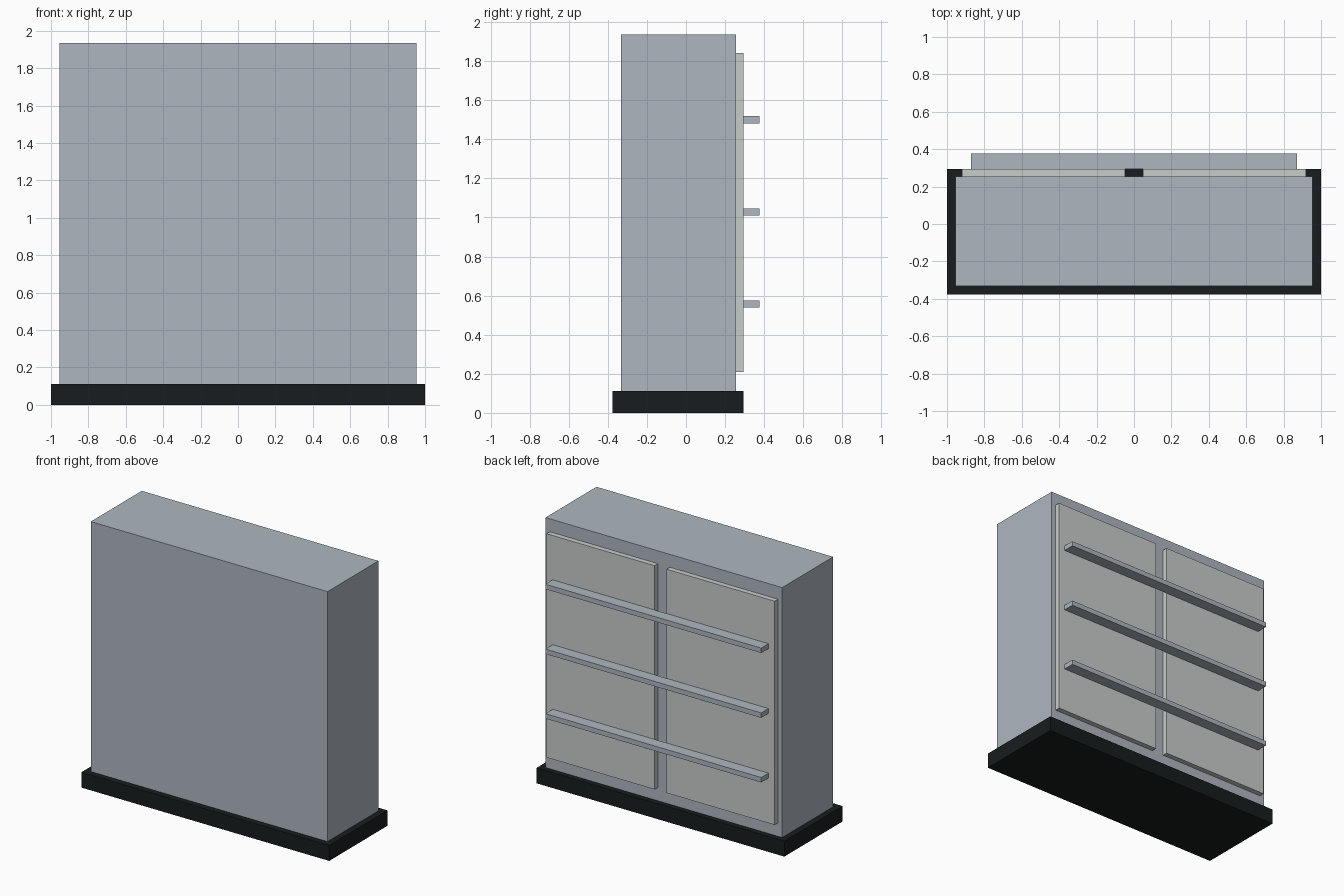
import bpy

if "Cube" in bpy.data.objects:
    bpy.data.objects.remove(bpy.data.objects["Cube"])


def material(name, rgb):
    m = bpy.data.materials.new(name)
    m.diffuse_color = (*rgb, 1)
    m.use_nodes = True
    m.node_tree.nodes["Principled BSDF"].inputs["Base Color"].default_value = m.diffuse_color
    return m


STEEL = material("steel_grey", (0.42, 0.47, 0.52))
PANEL = material("pale_panel", (0.58, 0.61, 0.59))
BLACK = material("black_plinth", (0.009, 0.012, 0.013))


def box(name, x, y, z, mat):
    """Box from (min, max) ranges on each axis."""
    ranges = (x, y, z)
    bpy.ops.mesh.primitive_cube_add(size=1, location=[(a + b) / 2 for a, b in ranges])
    ob = bpy.context.object
    ob.name = name
    ob.scale = [b - a for a, b in ranges]
    bpy.ops.object.transform_apply(location=False, rotation=False, scale=True)
    ob.data.materials.append(mat)
    return ob


# Plinth and cabinet body
box("plinth", (-1, 1), (-0.377, 0.295), (0, 0.112), BLACK)
box("cabinet_body", (-0.955, 0.955), (-0.332, 0.255), (0.112, 1.935), STEEL)

# Two raised panels on the back
for side, x in (("left", (-0.92, -0.048)), ("right", (0.048, 0.92))):
    box(f"{side}_panel", x, (0.255, 0.293), (0.209, 1.841), PANEL)

# Three rails across the panels
for i, z in enumerate((0.556, 1.027, 1.5), 1):
    box(f"rail_{i}", (-0.871, 0.871), (0.293, 0.377), (z - 0.018, z + 0.018), STEEL)
